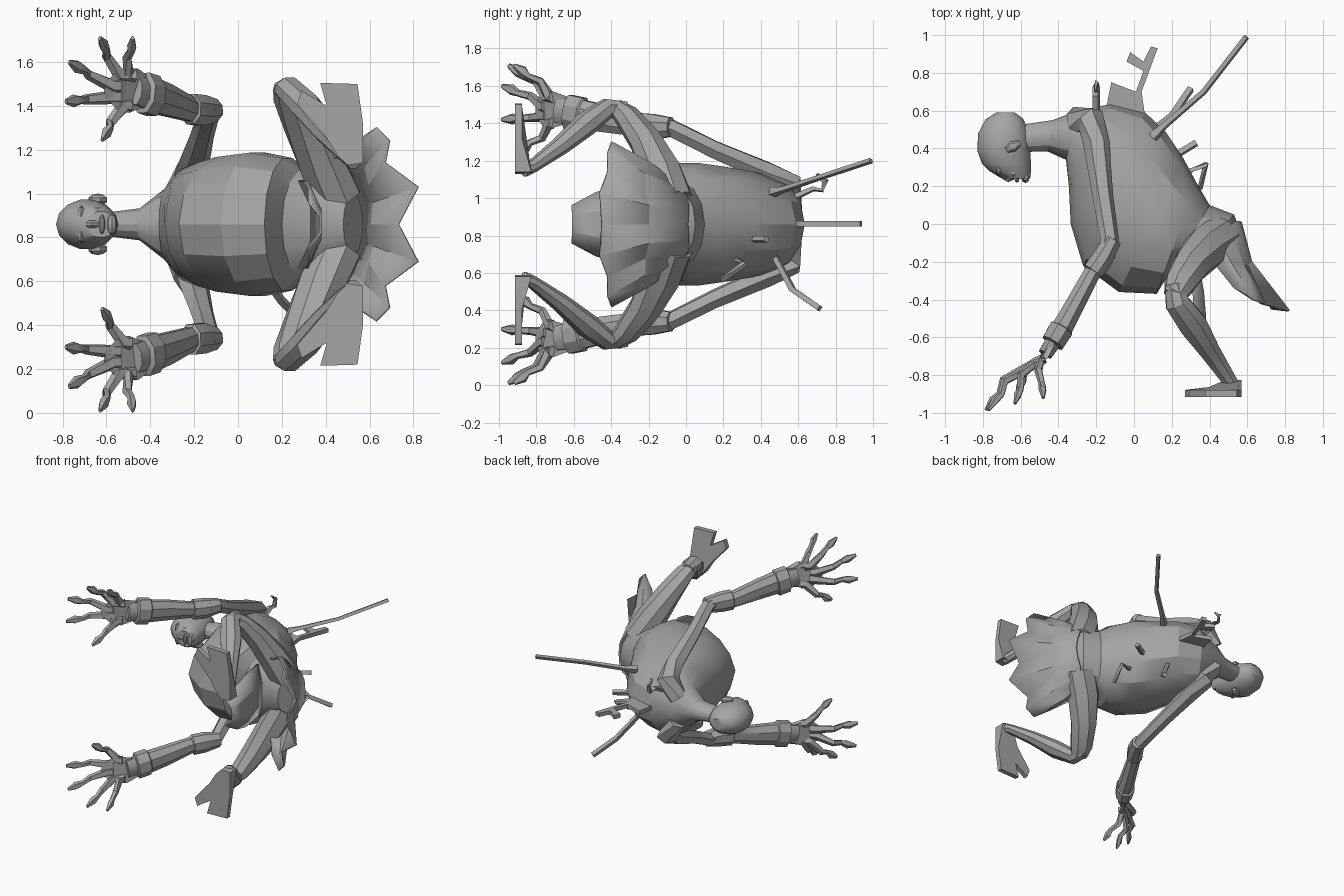
import bpy, bmesh, math
from mathutils import Vector

ZM = 0.86  # mirror plane height of the sideways lying figure
grey = bpy.data.materials.new("clay grey")
grey.diffuse_color = (0.38, 0.38, 0.38, 1)


def finish(name, bm, angle=32):
    bmesh.ops.recalc_face_normals(bm, faces=bm.faces[:])
    me = bpy.data.meshes.new(name)
    bm.to_mesh(me)
    bm.free()
    for p in me.polygons:
        p.use_smooth = True
    me.set_sharp_from_angle(angle=math.radians(angle))
    me.materials.append(grey)
    ob = bpy.data.objects.new(name, me)
    bpy.context.collection.objects.link(ob)
    return ob


def loft(name, rings, angle=32):
    bm = bmesh.new()
    rows = [[bm.verts.new(p) for p in r] for r in rings]
    n = len(rows[0])
    for a, b in zip(rows, rows[1:]):
        for i in range(n):
            j = (i + 1) % n
            bm.faces.new((a[i], a[j], b[j], b[i]))
    bm.faces.new(rows[0])
    bm.faces.new(rows[-1][::-1])
    return finish(name, bm, angle)


def tube(name, pts, s=1, n=6, base=ZM, angle=32):
    """pts: x, y, z offset, radius towards z, radius across"""
    c = [Vector((p[0], p[1], base + s * p[2])) for p in pts]
    rings = []
    for i, p in enumerate(pts):
        t = (c[min(i + 1, len(c) - 1)] - c[max(i - 1, 0)]).normalized()
        ref = Vector((0, 0, 1)) if abs(t.z) < 0.93 else Vector((1, 0, 0))
        u = (ref - t * ref.dot(t)).normalized()
        v = t.cross(u)
        rings.append([c[i] + u * p[3] * math.cos(k * math.tau / n + 0.4)
                      + v * p[4] * math.sin(k * math.tau / n + 0.4) for k in range(n)])
    return loft(name, rings, angle)


def ball(name, x, y, dz, rx, ry, rz, seg=12, rot=0):
    bm = bmesh.new()
    bmesh.ops.create_uvsphere(bm, u_segments=seg, v_segments=max(5, seg * 2 // 3), radius=1)
    for v in bm.verts:
        a, b = v.co.x * rx, v.co.y * ry
        v.co = (x + a * math.cos(rot) - b * math.sin(rot),
                y + a * math.sin(rot) + b * math.cos(rot), ZM + dz + v.co.z * rz)
    return finish(name, bm)


def sheet(name, rows, thick=0.012):
    bm = bmesh.new()
    g = [[bm.verts.new((x, y, ZM + d)) for x, y, d in r] for r in rows]
    for a, b in zip(g, g[1:]):
        for i in range(len(a) - 1):
            bm.faces.new((a[i], a[i + 1], b[i + 1], b[i]))
    ob = finish(name, bm, 20)
    m = ob.modifiers.new("thickness", 'SOLIDIFY')
    m.thickness = thick
    m.offset = 0


# torso: belly point, back point, half width
torso = [(-.62, .38, -.57, .53, .055), (-.46, .385, -.43, .55, .075), (-.36, .34, -.30, .60, .165),
         (-.345, .2, -.12, .635, .26), (-.335, .0, .06, .59, .29), (-.27, -.22, .17, .485, .315),
         (-.08, -.36, .26, .35, .335), (.12, -.37, .33, .22, .31), (.20, -.24, .40, .1, .25),
         (.33, -.2, .53, .05, .21), (.48, -.2, .57, -.06, .14)]
rings = []
for ax, ay, bx, by, w in torso:
    mid, h = Vector(((ax + bx) / 2, (ay + by) / 2, ZM)), Vector(((bx - ax) / 2, (by - ay) / 2, 0))
    rings.append([mid + h * math.cos(k * math.tau / 14) + Vector((0, 0, w * math.sin(k * math.tau / 14)))
                  for k in range(14)])
loft("torso", rings, 25)

# head, back to face: y, x centre, x radius, z radius
head = [(.59, -.68, .05, .045), (.555, -.685, .10, .08), (.48, -.69, .135, .11), (.39, -.69, .14, .115),
        (.32, -.675, .13, .10), (.28, -.655, .11, .085), (.24, -.625, .075, .06)]
loft("head", [[(x + rx * math.cos(k * math.tau / 14), y, ZM + rz * math.sin(k * math.tau / 14))
               for k in range(14)] for y, x, rx, rz in head], 40)
ball("nose", -.665, .25, 0, .035, .03, .02, 6)
ball("upper_lip", -.62, .238, 0, .014, .02, .045, 8)
ball("chin", -.575, .25, 0, .025, .035, .05, 8)

# fingers: knuckle base, tip (x, y, z offset)
fingers = [((-.50, -.73, .68), (-.48, -.92, .85)), ((-.54, -.75, .68), (-.63, -.95, .85)),
           ((-.57, -.77, .63), (-.77, -.985, .74)), ((-.57, -.76, .58), (-.785, -.985, .56)),
           ((-.52, -.73, .54), (-.62, -.90, .385))]

for s, side in ((1, "upper"), (-1, "lower")):
    ball(side + "_brow", -.715, .285, s * .04, .02, .03, .045, 6)
    ball(side + "_cheek", -.64, .275, s * .055, .03, .03, .025, 6)
    ball(side + "_ear", -.64, .41, s * .112, .05, .03, .028, 6, .5)
    # arm with stepped bracer
    tube(side + "_upper_arm", [(-.31, .54, .09, .06, .08), (-.23, .55, .22, .065, .08),
                               (-.20, .43, .28, .06, .07), (-.165, .15, .40, .052, .055),
                               (-.13, -.08, .515, .05, .05), (-.15, -.17, .53, .05, .05)], s)
    tube(side + "_forearm", [(-.11, -.08, .52, .055, .05), (-.165, -.18, .52, .075, .06),
                             (-.215, -.25, .525, .075, .06), (-.22, -.255, .525, .06, .048),
                             (-.32, -.44, .565, .078, .055), (-.38, -.55, .585, .085, .06),
                             (-.385, -.555, .585, .10, .07), (-.43, -.63, .60, .10, .065),
                             (-.435, -.635, .60, .075, .045), (-.47, -.69, .61, .07, .04)], s, 8)
    # flat palm, spreading between the finger roots
    palm = [(-.45, -.65, .54), (-.45, -.65, .68), (-.49, -.73, .71), (-.545, -.77, .70),
            (-.60, -.80, .64), (-.60, -.80, .58), (-.53, -.75, .51)]
    loft(side + "_palm", [[(x + k, y + k * .6, ZM + s * d) for x, y, d in palm] for k in (-.008, .035)])
    for i, (a, b) in enumerate(fingers):
        a, b = Vector(a), Vector(b)
        m = a.lerp(b, .5) + Vector((-.015, .045, 0))
        q = a.lerp(b, .82) + Vector((0, .012, 0))
        tube(f"{side}_finger_{i + 1}", [(*(a + Vector((.03, .015, 0))), .033, .024), (*a, .033, .024),
                                        (*m, .024, .022), (*a.lerp(q, .8), .019, .018),
                                        (*q, .031, .022), (*b, .012, .008)], s, 5)
    # leg and foot
    tube(side + "_thigh", [(.46, -.07, .12, .11, .12), (.38, -.13, .28, .105, .12),
                           (.30, -.22, .45, .085, .10), (.24, -.32, .58, .065, .085),
                           (.215, -.38, .63, .045, .06)], s, 8)
    tube(side + "_shin", [(.21, -.32, .61, .05, .05), (.23, -.42, .62, .055, .07),
                          (.31, -.53, .54, .065, .08), (.40, -.67, .42, .05, .058),
                          (.50, -.82, .31, .035, .042), (.53, -.87, .29, .04, .04)], s, 8)
    foot = [(.50, .27), (.57, .28), (.57, .46), (.545, .64), (.375, .645), (.405, .54),
            (.29, .61), (.27, .55), (.40, .40), (.45, .32)]
    loft(side + "_foot", [[(x, y + (max(0, .45 - d) * .3 if y > -.9 else 0), ZM + s * d)
                           for x, d in foot] for y in (-.915, -.878)])

# ragged skirt columns: waist, middle, hem
half = [((.565, .01, 0), (.61, -.2, 0), (.73, -.45, 0)),
        ((.555, .015, .08), (.62, -.2, .1), (.82, -.46, .17)),
        ((.53, .01, .14), (.6, -.22, .18), (.67, -.42, .28)),
        ((.49, -.02, .19), (.58, -.22, .27), (.69, -.42, .38)),
        ((.44, -.07, .24), (.51, -.2, .33), (.63, -.40, .44)),
        ((.38, -.12, .27), (.44, -.23, .31), (.53, -.34, .37))]
cols = [[(x, y, -d) for x, y, d in c] for c in half[:0:-1]] + [list(c) for c in half]
sheet("ragged_skirt", cols)
sheet("front_flap", [[(x - (.05 if abs(d) == 1 else 0), y, d * w) for d in (-1, -.4, .4, 1)]
                     for x, y, w in ((.33, -.16, .2), (.365, -.36, .2), (.375, -.48, .17), (.375, -.61, .1))])

# objects stuck in the back
tube("long_shaft", [(.10, .46, .17, .03, .03), (.16, .52, .185, .018, .02), (.37, .70, .245, .016, .017),
                    (.595, .99, .34, .016, .017)], n=4)
tube("bent_shaft", [(.08, .48, -.18, .02, .02), (.20, .57, -.35, .02, .022), (.30, .715, -.45, .02, .022)], n=4)
tube("short_peg", [(.2, .35, -.08, .02, .02), (.33, .43, -.08, .02, .02)], n=4)
tube("crooked_peg", [(.27, .27, -.19, .018, .018), (.38, .315, -.21, .018, .018),
                     (.35, .19, -.30, .015, .015)], n=4)
tube("hook", [(-.2, .57, .14, .02, .022), (-.2, .68, .19, .015, .022), (-.2, .73, .18, .012, .02),
              (-.2, .745, .23, .012, .02), (-.2, .70, .27, .008, .012)], n=4)
blade = [(-.15, .60), (-.12, .75), (.01, .70), (.05, .81), (-.04, .86), (-.02, .91), (.05, .86),
         (.09, .94), (.125, .93), (.04, .70), (.06, .56)]
loft("broken_blade", [[(x, y, ZM + d) for x, y in blade] for d in (-.013, .017)])
